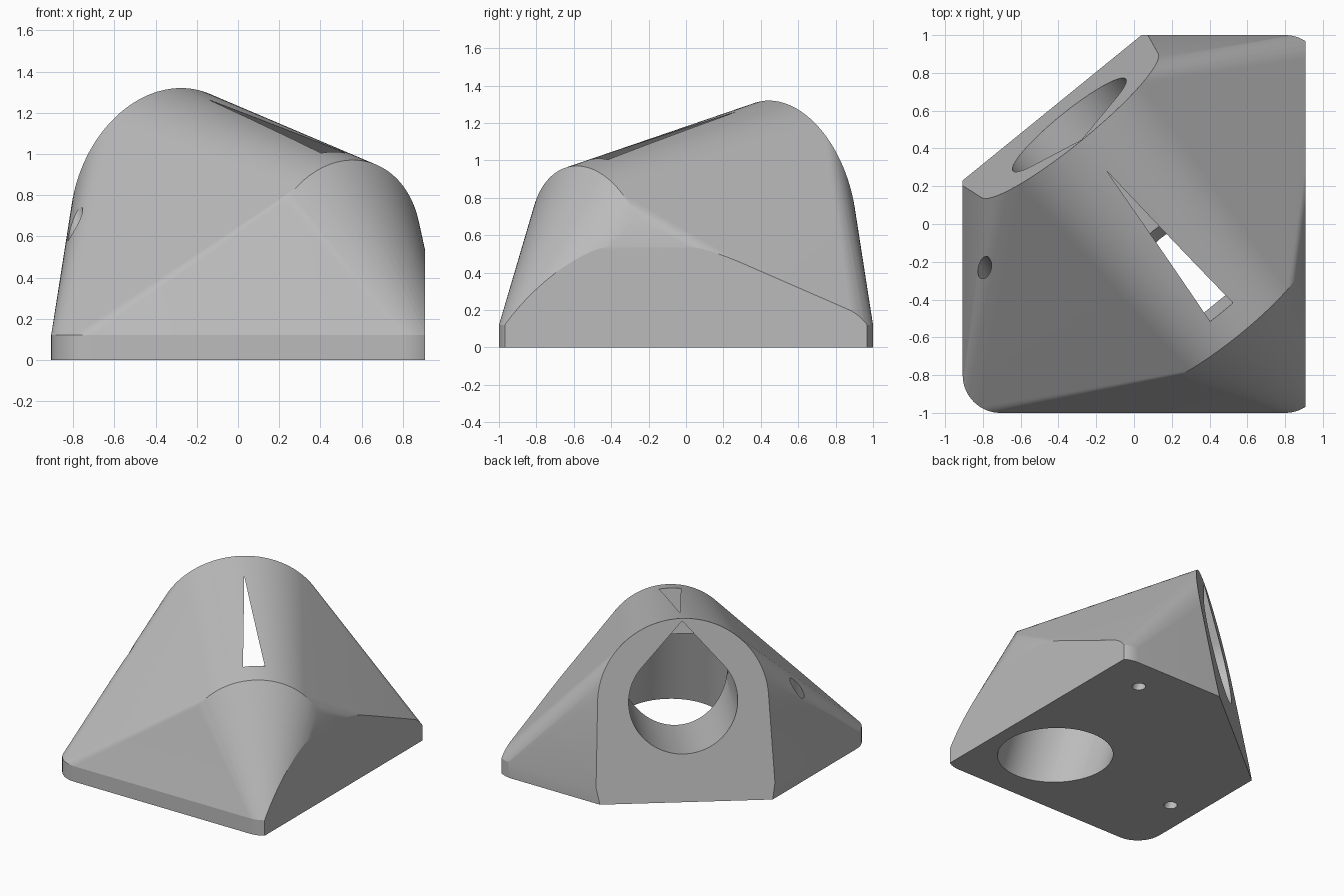
import bpy, bmesh
from math import sin, cos, tau, pi, radians
from mathutils import Vector

if "Cube" in bpy.data.objects:
    bpy.data.objects.remove(bpy.data.objects["Cube"])

# Slanted frame: the tunnel runs diagonally and rises toward the open back
HEADING = Vector((-0.631, 0.776, 0))
SIDE = Vector((0.776, 0.631, 0))
TILT = radians(10)
AXIS = HEADING * cos(TILT) + Vector((0, 0, sin(TILT)))
UP = Vector((0, 0, cos(TILT))) - HEADING * sin(TILT)
BACK = SIDE * 0.065 + HEADING * 0.623 + Vector((0, 0, 0.725))


def ring(center, u, v, radius, count, start=0.0, sweep=tau):
    n = count if sweep == tau else count + 1
    return [center + (u * cos(start + sweep * i / count)
                      + v * sin(start + sweep * i / count)) * radius for i in range(n)]


def hull_object(name, points):
    bm = bmesh.new()
    for p in points:
        bm.verts.new(p)
    res = bmesh.ops.convex_hull(bm, input=bm.verts[:])
    spare = {g for g in res["geom_interior"] + res["geom_unused"]
             if isinstance(g, bmesh.types.BMVert)}
    bmesh.ops.delete(bm, geom=list(spare), context="VERTS")
    bmesh.ops.dissolve_limit(bm, angle_limit=radians(0.1), verts=bm.verts[:], edges=bm.edges[:])
    bmesh.ops.recalc_face_normals(bm, faces=bm.faces[:])
    mesh = bpy.data.meshes.new(name)
    bm.to_mesh(mesh)
    bm.free()
    obj = bpy.data.objects.new(name, mesh)
    bpy.context.collection.objects.link(obj)
    return obj


def tube(name, bottom, top, radius, stretch=1.0, count=64):
    pts = []
    for c in (bottom, top):
        pts += ring(c, HEADING * stretch, SIDE, radius, count)
    return hull_object(name, pts)


# Housing: tapered tunnel joined to a low base plate with rounded corners
X, Y = Vector((1, 0, 0)), Vector((0, 1, 0))
points = ring(BACK, SIDE, UP, 0.604, 128)
points += ring(BACK - AXIS * 1.365, SIDE, UP, 0.49, 128)
for z in (0.0, 0.12):
    for cx, cy, start in ((-0.707, -0.8, pi), (0.8, -0.8, 1.5 * pi), (0.8, 0.8, 0)):
        points += ring(Vector((cx, cy, z)), X, Y, 0.2, 16, start, pi / 2)
    reach = 0.751 - 0.176 * z
    points += [Vector((-0.907, (reach - 0.572) / 0.776, z)),
               Vector(((0.776 - reach) / 0.631, 1, z))]
housing = hull_object("housing", points)

# Flat side on the left
bm = bmesh.new()
bm.from_mesh(housing.data)
cut = bmesh.ops.bisect_plane(bm, geom=bm.verts[:] + bm.edges[:] + bm.faces[:],
                             plane_co=(0.907, 0, 0), plane_no=(1, 0, 0), clear_outer=True)
rim = [g for g in cut["geom_cut"] if isinstance(g, bmesh.types.BMEdge)]
bmesh.ops.holes_fill(bm, edges=rim, sides=0)
bmesh.ops.recalc_face_normals(bm, faces=bm.faces[:])
bm.to_mesh(housing.data)
bm.free()

# Teardrop bore, which breaks through the roof as a wedge slot
bore = []
for shift in (0.3, -1.21):
    c = BACK + AXIS * shift
    bore += ring(c, SIDE, UP, 0.385, 96) + [c + UP * 0.586]
cutters = [hull_object("bore_cutter", bore)]

# Leaning outlet through the base
foot = SIDE * 0.062 - HEADING * 0.562
lean = HEADING * 0.27 + Vector((0, 0, 1))
cutters.append(tube("outlet_cutter", foot - lean * 0.2, foot + lean * 0.68, 0.387, 1.07))

# Screw holes
slant = Vector((-0.15, 0.283, 1))
for name, spot, depth in (("right_screw_cutter", Vector((-0.692, -0.419, 0)), 0.74),
                          ("back_screw_cutter", Vector((0.574, 0.737, 0)), 0.3)):
    cutters.append(tube(name, spot - slant * 0.1, spot + slant * depth, 0.048, 1.0, 24))

bpy.context.view_layer.objects.active = housing
for cutter in cutters:
    cutter.hide_render = True
    mod = housing.modifiers.new(cutter.name, "BOOLEAN")
    mod.operation = "DIFFERENCE"
    mod.solver = "EXACT"
    mod.object = cutter
    bpy.ops.object.modifier_apply(modifier=mod.name)
    bpy.data.objects.remove(cutter)

# Material and shading
grey = bpy.data.materials.new("light grey")
grey.use_nodes = True
grey.diffuse_color = (0.5, 0.5, 0.5, 1)
grey.node_tree.nodes["Principled BSDF"].inputs["Base Color"].default_value = (0.5, 0.5, 0.5, 1)
housing.data.materials.clear()
housing.data.materials.append(grey)
bpy.ops.object.select_all(action="DESELECT")
housing.select_set(True)
bpy.ops.object.shade_smooth_by_angle(angle=radians(15))
